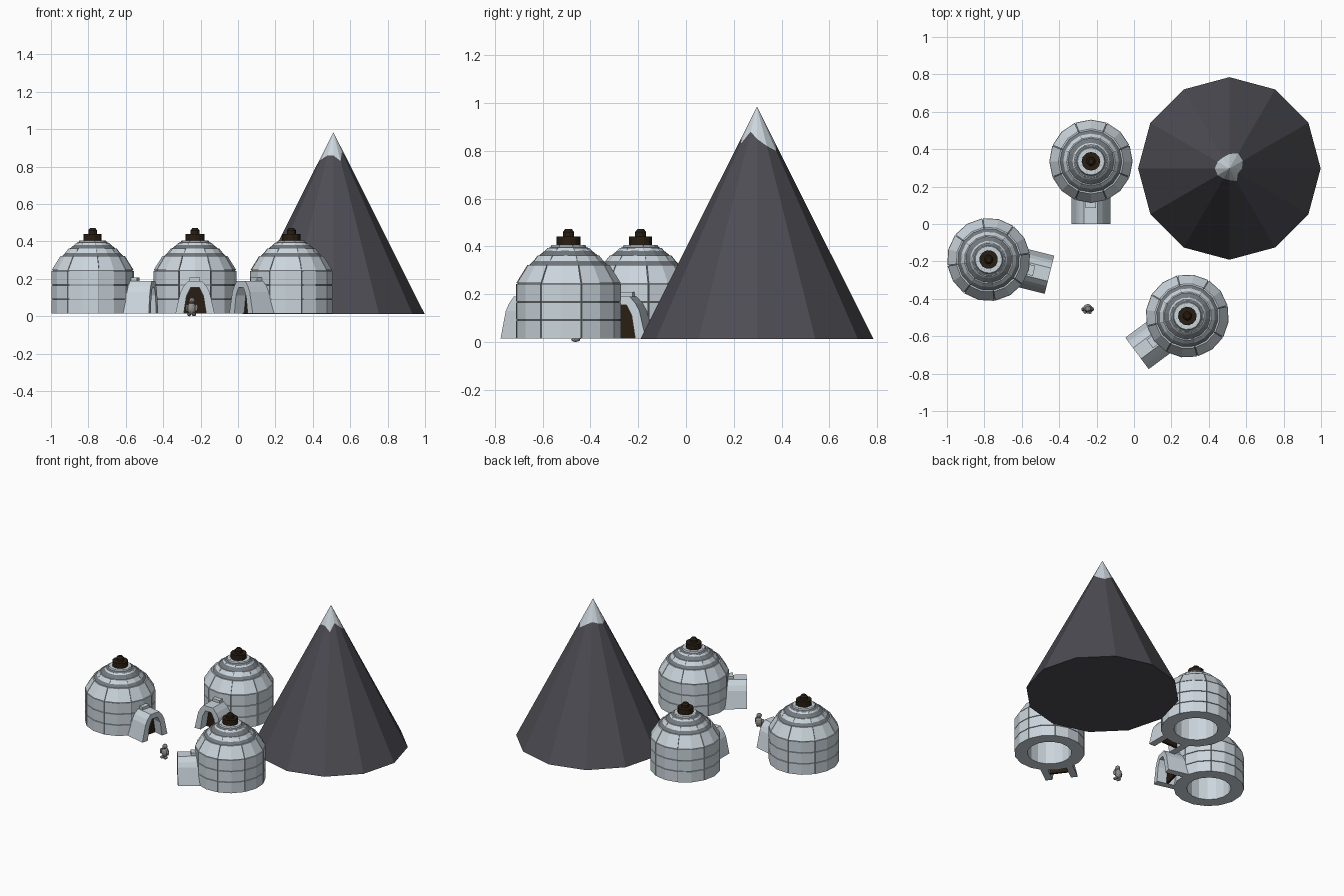
import bpy, bmesh
from math import sin, cos, pi, radians
from mathutils import Matrix, Vector

if "Cube" in bpy.data.objects:
    bpy.data.objects.remove(bpy.data.objects["Cube"])


def material(name, rgb):
    m = bpy.data.materials.new(name)
    m.diffuse_color = (*rgb, 1)
    m.use_nodes = True
    m.node_tree.nodes["Principled BSDF"].inputs["Base Color"].default_value = m.diffuse_color
    return m


SNOW = material("snow", (0.60, 0.67, 0.72))
JOINT = material("joint", (0.17, 0.19, 0.21))
ROCK = material("rock", (0.075, 0.073, 0.088))
HIDE = material("dark_hide", (0.022, 0.013, 0.006))
FUR = material("grey_fur", (0.30, 0.29, 0.28))


def finish(bm, name, mats, matrix=Matrix()):
    bmesh.ops.recalc_face_normals(bm, faces=bm.faces)
    me = bpy.data.meshes.new(name)
    bm.to_mesh(me)
    bm.free()
    for m in mats:
        me.materials.append(m)
    ob = bpy.data.objects.new(name, me)
    bpy.context.collection.objects.link(ob)
    ob.matrix_world = matrix
    return ob


def sweep(bm, prof, a0, a1, n, edge_mats=None):
    """Closed (r, z) profile turned from a0 to a1; a full turn is joined up."""
    full = abs(a1 - a0 - 2 * pi) < 1e-6
    rings = []
    for i in range(n if full else n + 1):
        # partial sweeps keep their middle vertices on the regular polygon
        a = a0 + (a1 - a0) * i / n
        rings.append([bm.verts.new((r * cos(a), r * sin(a), z)) for r, z in prof])
    k = len(prof)
    for i in range(n):
        p, q = rings[i], rings[(i + 1) % len(rings)]
        for j in range(k):
            f = bm.faces.new((p[j], q[j], q[(j + 1) % k], p[(j + 1) % k]))
            if edge_mats:
                f.material_index = edge_mats[j]
    if not full:
        bm.faces.new(rings[0])
        bm.faces.new(rings[-1])


def extrude_section(pts, x0, x1, name, mat, matrix):
    """(y, z) outline pushed along x."""
    bm = bmesh.new()
    f = bm.faces.new([bm.verts.new((x0, y, z)) for y, z in pts])
    out = bmesh.ops.extrude_face_region(bm, geom=[f])["geom"]
    bmesh.ops.translate(bm, vec=(x1 - x0, 0, 0),
                        verts=[v for v in out if isinstance(v, bmesh.types.BMVert)])
    return finish(bm, name, [mat], matrix)


def mirrored(half):
    return half + [(-y, z) for y, z in reversed(half)]


# Courses of snow blocks: lower radius, lower z, upper radius, upper z
COURSES = [(.223, .015, .223, .089), (.223, .093, .223, .165), (.223, .169, .223, .243),
           (.221, .247, .174, .322), (.160, .324, .130, .362), (.115, .364, .090, .392),
           (.078, .392, .072, .405)]
Z0 = .015


def igloo(x, y, heading):
    mw = Matrix.Translation((x, y, 0)) @ Matrix.Rotation(heading, 4, 'Z')

    # hollow core: joint colour outside, snow inside
    bm = bmesh.new()
    outer = [(.216, Z0), (.216, .245), (.166, .322), (.124, .362), (.085, .393), (.06, .403), (.001, .403)]
    inner = [(.001, .36), (.08, .335), (.14, .245), (.14, Z0)]
    sweep(bm, outer + inner, 0, 2 * pi, 16, [1] * 6 + [0] * 5)
    finish(bm, "igloo_core", [SNOW, JOINT], mw)

    # block courses, two facets per block
    bm = bmesh.new()
    gap = .02
    for r0, za, r1, zb in COURSES:
        t = .025
        prof = [(r0, za), (r1, zb), (r1 - t, zb), (r0 - t, za)]
        for i in range(8):
            a = (i + .5) * pi / 4
            sweep(bm, prof, a + gap / 2, a + pi / 4 - gap / 2, 2)
    finish(bm, "igloo_blocks", [SNOW], mw)

    # entrance tunnel
    out = [(.105, Z0), (.078, .13), (.062, .16), (.036, .19)]
    inn = [(.022, .155), (.045, .11), (.06, Z0)]
    right = out + [(-y_, z) for y_, z in reversed(out)]
    left = [(-y_, z) for y_, z in reversed(inn)] + inn
    extrude_section(right + left, .17, .335, "entrance_tunnel", SNOW, mw)
    extrude_section(mirrored([(.028, .165), (.028, .208)]), .19, .25,
                    "keystone", SNOW, mw)
    extrude_section(mirrored([(.061, Z0), (.046, .11), (.023, .156)]), .255, .27,
                    "door_curtain", HIDE, mw)

    # dark smoke cap with knob
    bm = bmesh.new()
    for r, za, zb in ((.05, .403, .441), (.024, .441, .46)):
        bmesh.ops.create_cone(bm, cap_ends=True, segments=12, radius1=r, radius2=r, depth=zb - za,
                              matrix=Matrix.Translation((0, 0, (za + zb) / 2)))
    bmesh.ops.create_cone(bm, cap_ends=True, segments=12, radius1=.024, radius2=.014, depth=.012,
                          matrix=Matrix.Translation((0, 0, .466)))
    finish(bm, "smoke_cap", [HIDE], mw)


igloo(-.777, -.19, radians(-14))
igloo(-.23, .335, radians(-90))
igloo(.285, -.492, radians(216.6))

# Mountain: twelve-sided cone with an uneven snow line
bm = bmesh.new()
R, ZB, ZT = .488, .012, .985
line = [.85, .82, .80, .83, .85, .84, .83, .84, .86, .86, .83, .88]
base, snow = [], []
for i, z in enumerate(line):
    d = Vector((cos(i * pi / 6), sin(i * pi / 6), 0))
    base.append(bm.verts.new(d * R + Vector((0, 0, ZB))))
    snow.append(bm.verts.new(d * R * (ZT - z) / (ZT - ZB) + Vector((0, 0, z))))
top = bm.verts.new((0, 0, ZT))
bm.faces.new(base)
for i in range(12):
    j = (i + 1) % 12
    bm.faces.new((base[i], base[j], snow[j], snow[i]))
    bm.faces.new((snow[i], snow[j], top)).material_index = 1
finish(bm, "mountain", [ROCK, SNOW], Matrix.Translation((.51, .297, 0)))

# Small grey figure between the igloos: (offset, half sizes)
FIGURE = {"figure_body": ((0, 0, .042), (.024, .022, .034)),
          "figure_head": ((.002, -.004, .082), (.016, .017, .018)),
          "figure_muzzle": ((.002, -.021, .078), (.008, .009, .007))}
for s, side in ((-1, "left"), (1, "right")):
    FIGURE[side + "_arm"] = ((s * .025, -.006, .045), (.009, .011, .02))
    FIGURE[side + "_foot"] = ((s * .013, -.012, .009), (.011, .019, .009))
for name, (off, size) in FIGURE.items():
    bm = bmesh.new()
    bmesh.ops.create_icosphere(bm, subdivisions=2, radius=1,
                               matrix=Matrix.Translation(off) @ Matrix.Diagonal((*size, 1)))
    finish(bm, name, [FUR], Matrix.Translation((-.248, -.45, 0)))
